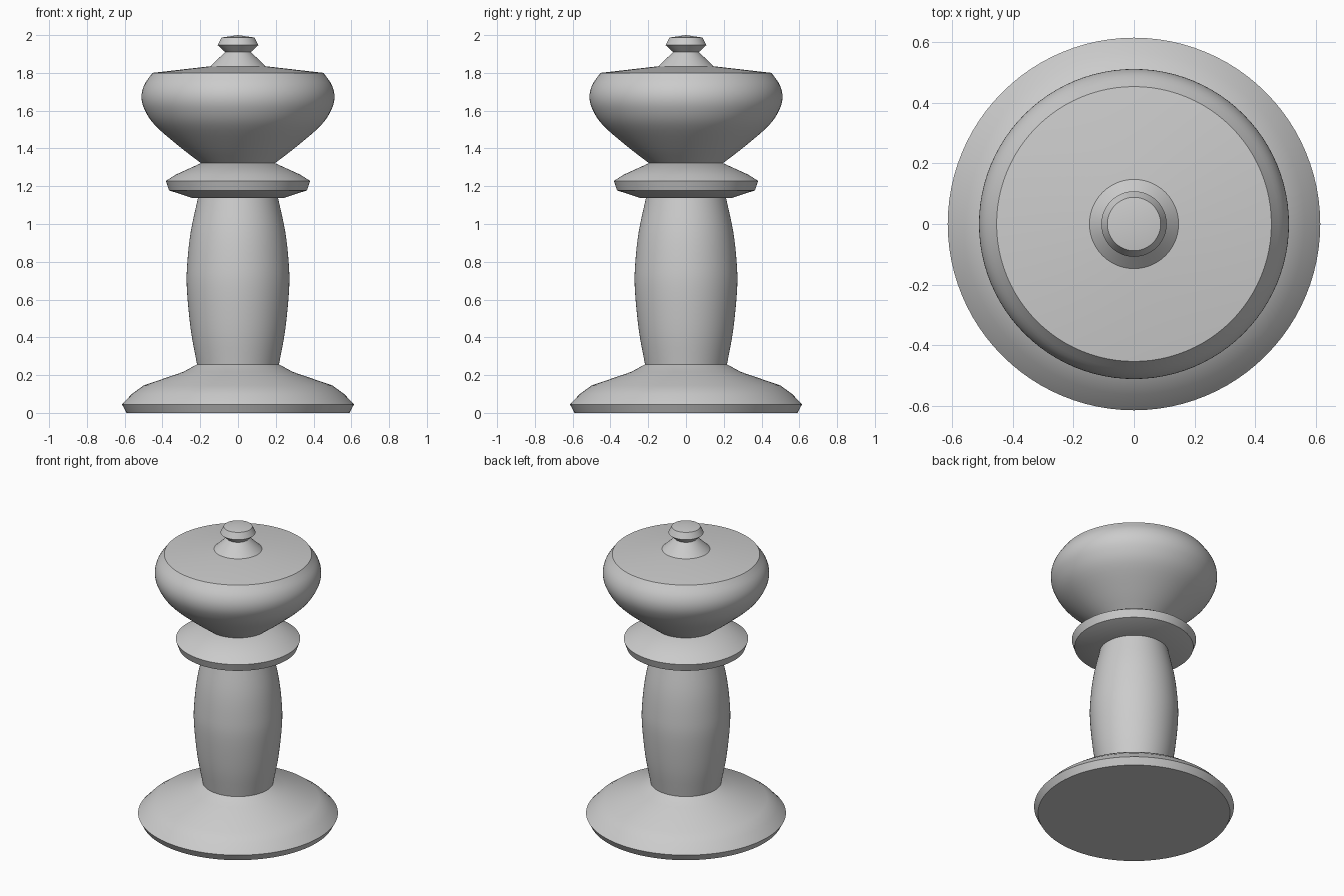
import bpy, bmesh, math
from mathutils import Vector

cube = bpy.data.objects.get("Cube")
if cube:
    bpy.data.objects.remove(cube, do_unlink=True)

SIDES = 96

grey = bpy.data.materials.new("plain grey")
grey.use_nodes = True
colour = (0.6, 0.6, 0.6, 1)
grey.diffuse_color = colour
grey.node_tree.nodes["Principled BSDF"].inputs["Base Color"].default_value = colour


def smooth_profile(points, steps=4):
    """Pass a smooth curve through (radius, height) points."""
    p = [Vector(q) for q in points]
    p = [2 * p[0] - p[1]] + p + [2 * p[-1] - p[-2]]
    out = []
    for a, b, c, d in zip(p, p[1:], p[2:], p[3:]):
        for i in range(steps):
            t = i / steps
            out.append((2 * b + (c - a) * t + (2 * a - 5 * b + 4 * c - d) * t**2
                        + (3 * b - a - 3 * c + d) * t**3) / 2)
    return [tuple(v) for v in out] + [points[-1]]


def turned(name, profile, angle=25):
    """Spin a (radius, height) profile round the z axis."""
    bm = bmesh.new()
    verts = [bm.verts.new((r, 0, z)) for r, z in profile]
    edges = [bm.edges.new(pair) for pair in zip(verts, verts[1:])]
    bmesh.ops.spin(bm, geom=verts + edges, cent=(0, 0, 0), axis=(0, 0, 1),
                   angle=math.tau, steps=SIDES, use_merge=True)
    bmesh.ops.remove_doubles(bm, verts=bm.verts, dist=1e-5)
    bmesh.ops.recalc_face_normals(bm, faces=bm.faces)
    mesh = bpy.data.meshes.new(name)
    bm.to_mesh(mesh)
    bm.free()
    mesh.materials.append(grey)
    obj = bpy.data.objects.new(name, mesh)
    bpy.context.collection.objects.link(obj)
    bpy.ops.object.select_all(action="DESELECT")
    obj.select_set(True)
    bpy.context.view_layer.objects.active = obj
    bpy.ops.object.shade_smooth_by_angle(angle=math.radians(angle))
    return obj


# Foot: flat underside, bevelled rim, domed upper face
turned("base", [(0, 0), (0.59, 0), (0.614, 0.045), (0.562, 0.1), (0.5, 0.145),
                (0.29, 0.217), (0.217, 0.257), (0, 0.257)])

# Bulging shaft
turned("shaft", [(0, 0.257)] + smooth_profile(
    [(0.217, 0.257), (0.25, 0.44), (0.271, 0.66), (0.268, 0.8), (0.25, 0.96), (0.212, 1.138)])
    + [(0, 1.138)])

# Flared ring under the head
turned("collar", [(0, 1.138), (0.243, 1.138), (0.365, 1.178), (0.382, 1.228),
                  (0.328, 1.262), (0.196, 1.322), (0, 1.322)])

# Rounded bowl with a shallow sloping lid
turned("head", [(0, 1.322)] + smooth_profile(
    [(0.196, 1.322), (0.31, 1.41), (0.437, 1.52), (0.493, 1.602), (0.511, 1.67),
     (0.497, 1.735), (0.453, 1.8)]) + [(0.147, 1.835), (0, 1.835)])

# Finial
turned("finial", [(0, 1.835), (0.147, 1.835), (0.068, 1.91), (0.108, 1.947),
                  (0.088, 1.987), (0, 2.0)])
